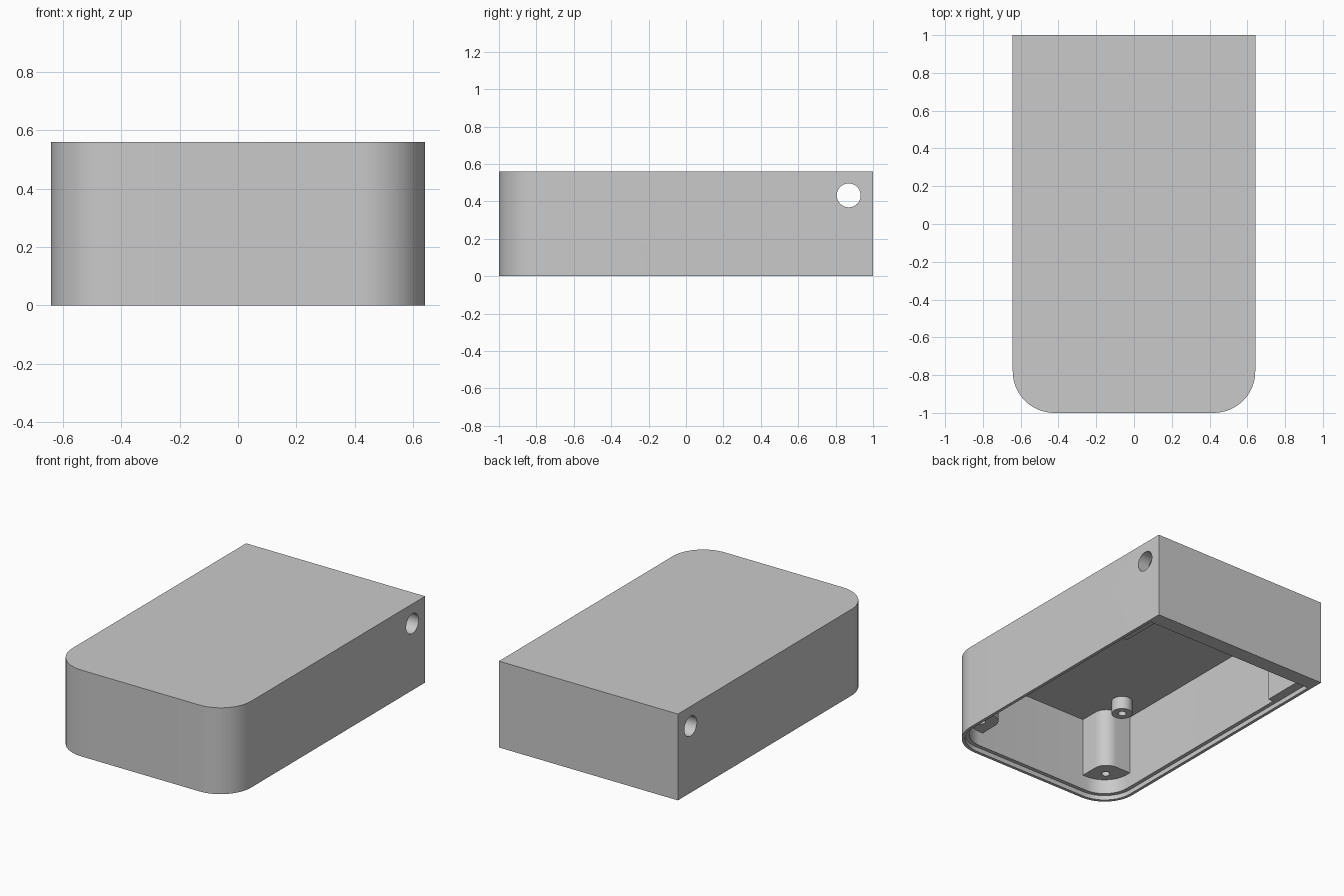
import bpy
import bmesh
import math
from mathutils import Matrix

if "Cube" in bpy.data.objects:
    bpy.data.objects.remove(bpy.data.objects["Cube"], do_unlink=True)

# Overall sizes
HALF_W, HALF_L, HEIGHT = 0.642, 1.0, 0.56
CORNER, WALL, CEILING = 0.22, 0.045, 0.515
BACK_Y, LEDGE_Z, RIM = 0.9, 0.03, 0.02
PIVOT_Y, PIVOT_Z, PIVOT_R = 0.87, 0.432, 0.064

grey = bpy.data.materials.new("plain grey")
grey.use_nodes = True
colour = (0.59, 0.59, 0.59, 1)
grey.diffuse_color = colour
grey.node_tree.nodes["Principled BSDF"].inputs["Base Color"].default_value = colour


def finish(name, bm):
    bmesh.ops.recalc_face_normals(bm, faces=bm.faces)
    mesh = bpy.data.meshes.new(name)
    bm.to_mesh(mesh)
    bm.free()
    mesh.materials.append(grey)
    obj = bpy.data.objects.new(name, mesh)
    bpy.context.collection.objects.link(obj)
    return obj


def outline(corners, steps=16):
    """Counter-clockwise outline with a radius at each right-angled corner."""
    points = []
    for i, (x, y, r) in enumerate(corners):
        if r == 0:
            points.append((x, y))
            continue
        sx, sy = ((1, 1), (-1, 1), (-1, -1), (1, -1))[i]
        start = math.pi + i * math.pi / 2
        for k in range(steps + 1):
            a = start + k / steps * math.pi / 2
            points.append((x + sx * r + r * math.cos(a), y + sy * r + r * math.sin(a)))
    return points


def box_outline(x0, x1, y0, y1, radii=(0, 0, 0, 0)):
    spots = ((x0, y0), (x1, y0), (x1, y1), (x0, y1))
    return outline([(x, y, r) for (x, y), r in zip(spots, radii)])


def prism(name, points, z0, z1):
    bm = bmesh.new()
    face = bm.faces.new([bm.verts.new((x, y, z0)) for x, y in points])
    top = bmesh.ops.extrude_face_region(bm, geom=[face])["geom"]
    moved = [v for v in top if isinstance(v, bmesh.types.BMVert)]
    bmesh.ops.translate(bm, verts=moved, vec=(0, 0, z1 - z0))
    return finish(name, bm)


def cylinder(name, centre, radius, depth, sideways=False):
    bm = bmesh.new()
    turn = Matrix.Rotation(math.pi / 2, 4, "Y") if sideways else Matrix()
    bmesh.ops.create_cone(bm, cap_ends=True, segments=40, radius1=radius,
                          radius2=radius, depth=depth,
                          matrix=Matrix.Translation(centre) @ turn)
    return finish(name, bm)


def cut(obj, cutter):
    mod = obj.modifiers.new("cut", "BOOLEAN")
    mod.operation, mod.solver, mod.object = "DIFFERENCE", "EXACT", cutter
    bpy.ops.object.select_all(action="DESELECT")
    bpy.context.view_layer.objects.active = obj
    obj.select_set(True)
    bpy.ops.object.modifier_apply(modifier=mod.name)
    bpy.data.objects.remove(cutter, do_unlink=True)


def inset_outline(gap):
    r = CORNER - gap
    return box_outline(-HALF_W + gap, HALF_W - gap, -HALF_L + gap, BACK_Y, (r, r, 0, 0))


def pivot_cutter():
    return cylinder("pivot_cutter", (0, PIVOT_Y, PIVOT_Z), PIVOT_R, 2, True)


parts = []

# Shell: open underneath, with a stepped rim and a sideways pivot hole
shell = prism("shell", box_outline(-HALF_W, HALF_W, -HALF_L, HALF_L,
                                   (CORNER, CORNER, 0, 0)), 0, HEIGHT)
cut(shell, prism("cavity_cutter", inset_outline(WALL), -0.1, CEILING))
cut(shell, prism("rim_cutter", inset_outline(RIM), -0.1, LEDGE_Z))
cut(shell, pivot_cutter())
parts.append(shell)

for side, label in ((1, "left"), (-1, "right")):
    # Screw post merged into the front corner
    if side > 0:
        post_shape = box_outline(0.397, 0.615, -0.975, -0.75, (0, 0.18, 0, 0.09))
    else:
        post_shape = box_outline(-0.615, -0.397, -0.975, -0.75, (0.18, 0, 0.09, 0))
    post = prism(label + "_screw_post", post_shape, 0.126, CEILING + 0.02)
    cut(post, cylinder("screw_cutter", (side * 0.492, -0.855, 0.2), 0.025, 0.4))
    parts.append(post)

    # Short standoffs hanging from the ceiling
    for y, place in ((-0.634, "front"), (0.5, "back")):
        standoff = cylinder(f"{label}_{place}_standoff", (side * 0.437, y, 0.48), 0.063, 0.1)
        cut(standoff, cylinder("screw_cutter", (side * 0.437, y, 0.43), 0.025, 0.14))
        parts.append(standoff)

    # Thickened pad around the pivot hole
    edges = sorted((side * 0.56, side * 0.61))
    pad = prism(label + "_pivot_pad", box_outline(*edges, 0.6, BACK_Y + 0.02),
                LEDGE_Z, CEILING + 0.02)
    cut(pad, pivot_cutter())
    parts.append(pad)

bpy.ops.object.select_all(action="DESELECT")
for part in parts:
    part.select_set(True)
bpy.context.view_layer.objects.active = shell
bpy.ops.object.shade_smooth_by_angle(angle=math.radians(30))
